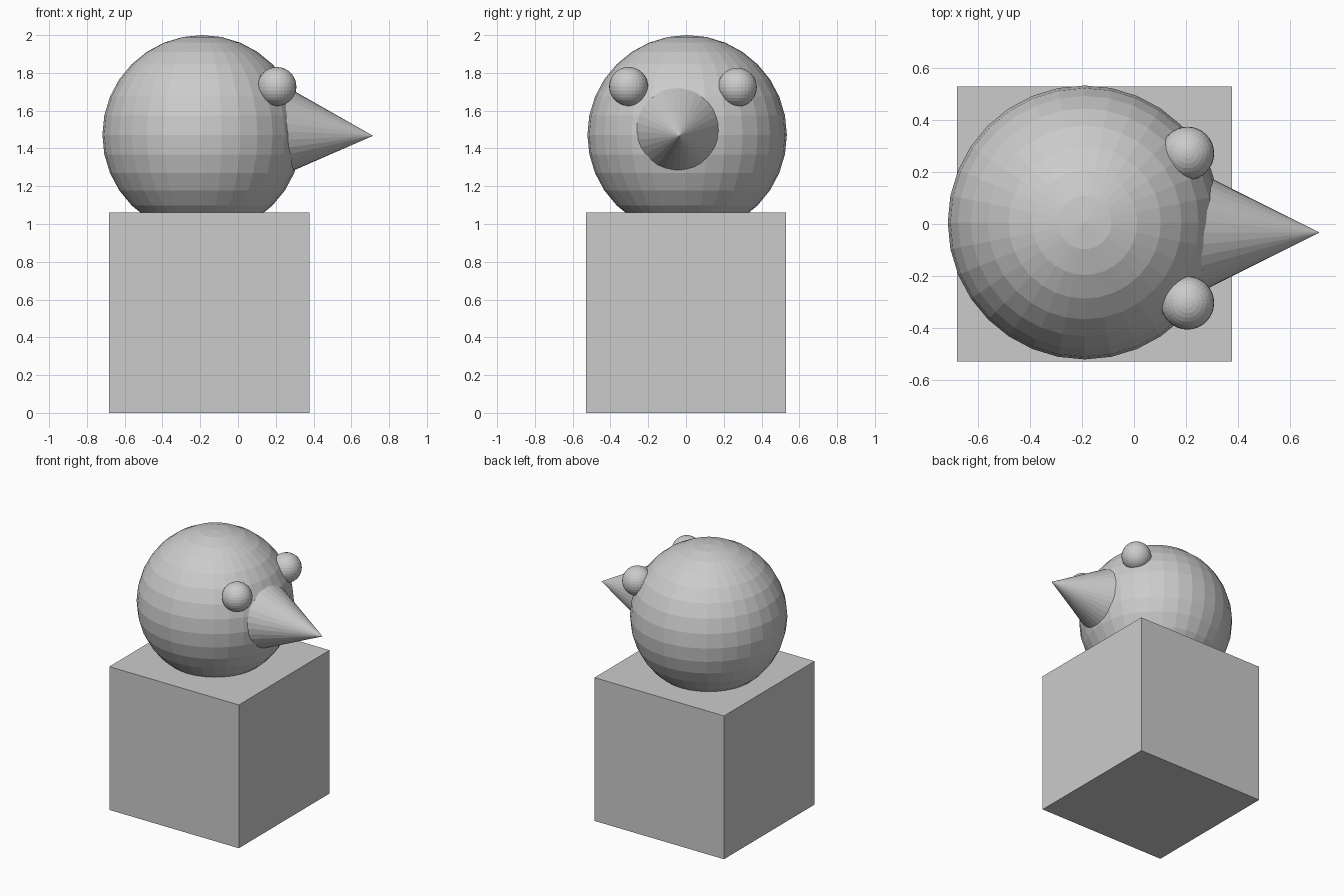
import bpy
import math
from mathutils import Vector

if "Cube" in bpy.data.objects:
    bpy.data.objects.remove(bpy.data.objects["Cube"])

grey = bpy.data.materials.new("plain grey")
grey.diffuse_color = (0.6, 0.6, 0.6, 1)
grey.use_nodes = True
grey.node_tree.nodes["Principled BSDF"].inputs["Base Color"].default_value = grey.diffuse_color


def finish(name):
    """Name the new primitive and colour it; faces stay flat."""
    obj = bpy.context.object
    obj.name = name
    obj.data.materials.append(grey)
    return obj


def ball(name, centre, radius):
    bpy.ops.mesh.primitive_uv_sphere_add(segments=32, ring_count=16,
                                         radius=radius, location=centre)
    return finish(name)


# Cube body
SIZE = 1.06
bpy.ops.mesh.primitive_cube_add(size=SIZE, location=(-0.152, 0, SIZE / 2))
finish("body")

# Head, sunk a little into the body
ball("head", (-0.19, 0.006, 1.472), 0.528)

# Eyes, set slightly unevenly
ball("eye_near", (0.206, -0.304, 1.728), 0.103)
ball("eye_far", (0.206, 0.272, 1.724), 0.103)

# Beak: cone pointing to +x and dipping three degrees, base hidden in the head
DEPTH = 0.529
dip = math.radians(3)
tip = Vector((0.715, -0.033, 1.467))
direction = Vector((math.cos(dip), 0, -math.sin(dip)))
bpy.ops.mesh.primitive_cone_add(vertices=32, radius1=DEPTH / 2, radius2=0,
                                depth=DEPTH,
                                location=tip - direction * DEPTH / 2,
                                rotation=(0, math.pi / 2 + dip, 0))
finish("beak")
